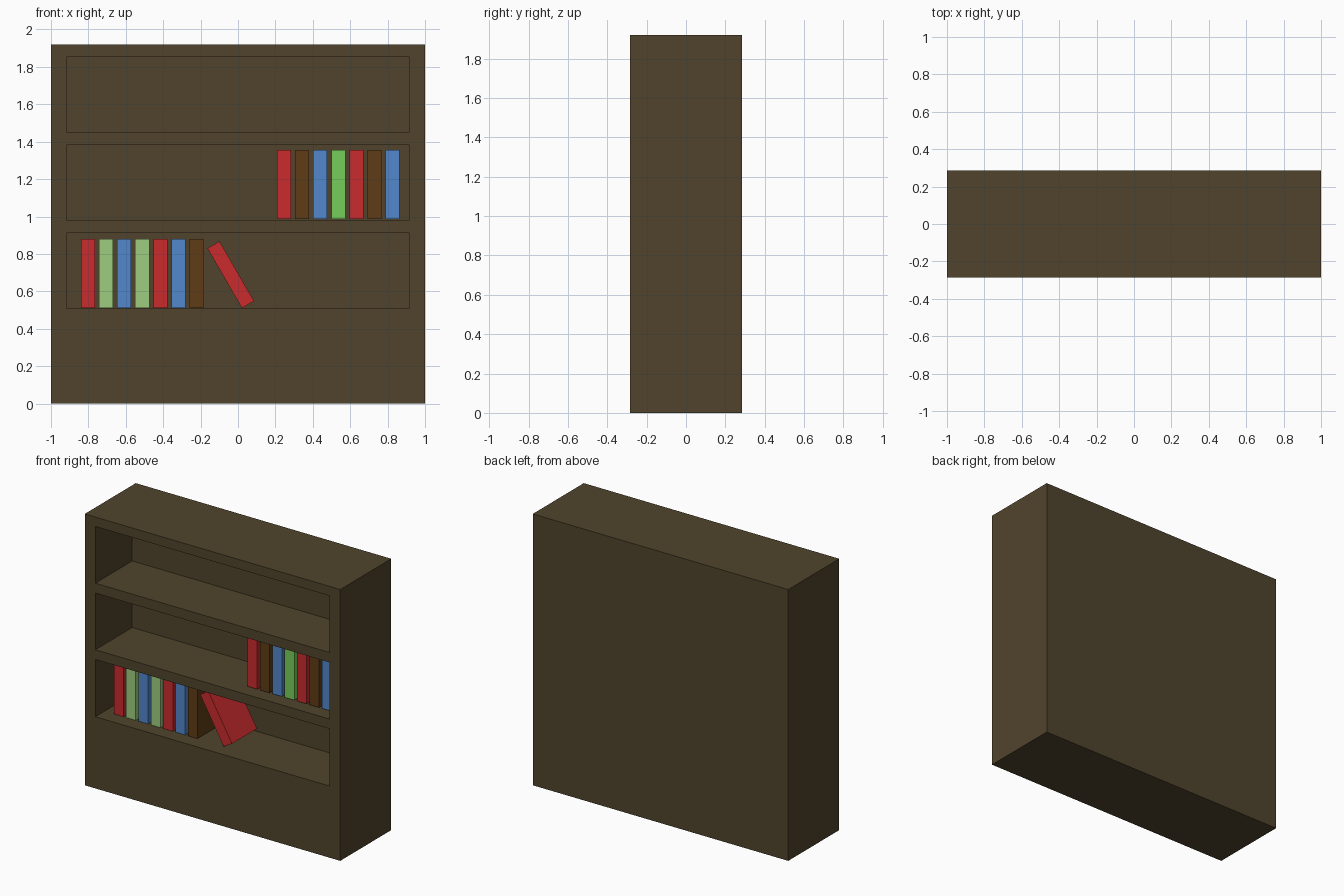
import bpy
from math import radians

if "Cube" in bpy.data.objects:
    bpy.data.objects.remove(bpy.data.objects["Cube"])

W, D, H = 2.0, 0.57, 1.92


def material(name, rgb):
    lin = [((c / 255 + 0.055) / 1.055) ** 2.4 for c in rgb]
    m = bpy.data.materials.new(name)
    m.diffuse_color = (*lin, 1)
    m.use_nodes = True
    m.node_tree.nodes["Principled BSDF"].inputs["Base Color"].default_value = m.diffuse_color
    return m


MATS = {
    "wood": material("wood", (80, 68, 44)),
    "red": material("red", (202, 44, 46)),
    "brown": material("brown", (94, 60, 22)),
    "blue": material("blue", (82, 136, 204)),
    "green": material("green", (118, 206, 90)),
    "pale": material("pale_green", (158, 206, 126)),
}


def box(name, center, size, mat, tilt=0):
    bpy.ops.mesh.primitive_cube_add(size=1, location=center)
    ob = bpy.context.object
    ob.name = name
    ob.scale = size
    bpy.ops.object.transform_apply(location=False, rotation=False, scale=True)
    ob.rotation_euler.y = radians(tilt)
    ob.data.materials.append(MATS[mat])
    return ob


# Solid case with three shelf recesses cut into the front
case = box("bookcase", (0, 0, H / 2), (W, D, H), "wood")
RECESS_BACK = 0.127
cutters = []
for bottom, top in ((0.507, 0.912), (0.981, 1.382), (1.452, 1.853)):
    front = -D / 2 - 0.1
    c = box("recess_cutter", (0, (front + RECESS_BACK) / 2, (bottom + top) / 2),
            (1.834, RECESS_BACK - front, top - bottom), "wood")
    c.hide_render = True
    cutters.append(c)
    mod = case.modifiers.new("recess", "BOOLEAN")
    mod.operation = "DIFFERENCE"
    mod.solver = "EXACT"
    mod.object = c

bpy.ops.object.select_all(action="DESELECT")
case.select_set(True)
bpy.context.view_layer.objects.active = case
for mod in list(case.modifiers):
    bpy.ops.object.modifier_apply(modifier=mod.name)
for c in cutters:
    bpy.data.objects.remove(c)

# Books standing in rows
BOOK = (0.075, 0.28, 0.369)
BOOK_Y, PITCH = -0.05, 0.0967


def book_row(name, x, z, colors):
    for i, col in enumerate(colors.split()):
        box(f"{name}_{i + 1}", (x + i * PITCH, BOOK_Y, z), BOOK, col)


book_row("middle_shelf_book", 0.246, 1.171, "red brown blue green red brown blue")
book_row("lower_shelf_book", -0.802, 0.696, "red pale blue pale red blue brown")

# Leaning book
box("leaning_book", (-0.039, BOOK_Y, 0.689), BOOK, "red", tilt=-30)
